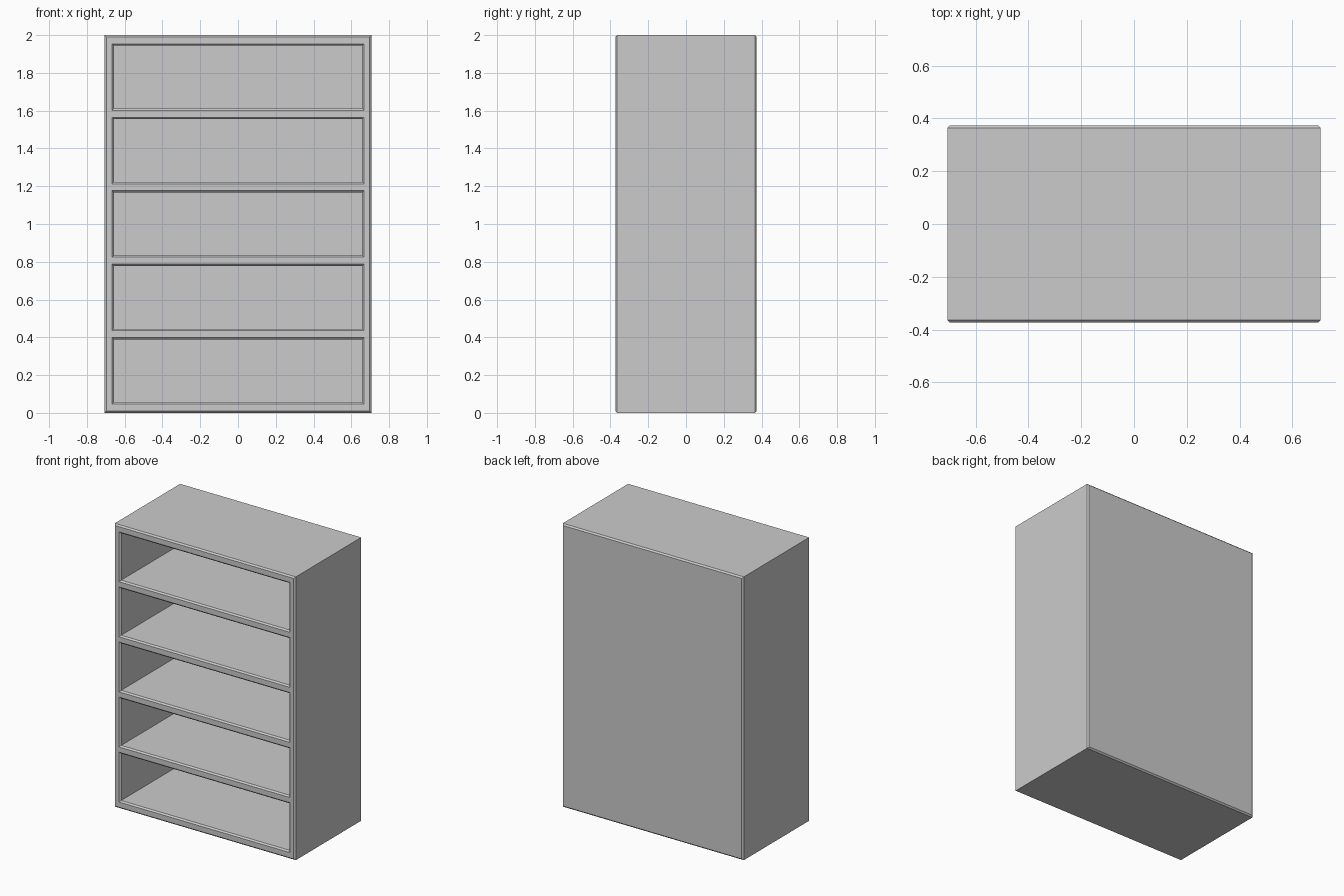
import bpy

if "Cube" in bpy.data.objects:
    bpy.data.objects.remove(bpy.data.objects["Cube"])

W, D, H = 0.707, 0.374, 2.0      # half width, half depth, height
BEV = 0.01                       # chamfer size
OPEN_W, OPEN_H, PITCH, BASE = 0.657, 0.332, 0.3888, 0.0565
BACK = 0.05                      # back panel thickness


def loft(name, rings):
    """Closed solid through rectangular rings (y, half_width, z_low, z_high)."""
    verts, faces = [], []
    for y, hw, z0, z1 in rings:
        verts += [(-hw, y, z0), (hw, y, z0), (hw, y, z1), (-hw, y, z1)]
    for r in range(len(rings) - 1):
        a = 4 * r
        for i in range(4):
            j = (i + 1) % 4
            faces.append((a + j, a + i, a + 4 + i, a + 4 + j))
    n = len(verts)
    faces += [(0, 1, 2, 3), (n - 1, n - 2, n - 3, n - 4)]
    mesh = bpy.data.meshes.new(name)
    mesh.from_pydata(verts, [], faces)
    mesh.update()
    obj = bpy.data.objects.new(name, mesh)
    bpy.context.collection.objects.link(obj)
    return obj


# Carcass: box with chamfered front and back rims
bookcase = loft("bookcase", [
    (-D, W - BEV, BEV, H - BEV),
    (-D + BEV, W, 0, H),
    (D - BEV, W, 0, H),
    (D, W - BEV, BEV, H - BEV),
])

# Five compartments, each cut with a chamfered mouth
for k in range(5):
    z0 = BASE + k * PITCH
    z1 = z0 + OPEN_H
    f = 2 * BEV                  # mouth flare continues in front of the case
    cutter = loft(f"compartment_cutter_{k + 1}", [
        (-D - BEV, OPEN_W + f, z0 - f, z1 + f),
        (-D + BEV, OPEN_W, z0, z1),
        (D - BACK, OPEN_W, z0, z1),
    ])
    cutter.hide_render = True
    cutter.hide_viewport = True
    cut = bookcase.modifiers.new(f"compartment_{k + 1}", 'BOOLEAN')
    cut.operation = 'DIFFERENCE'
    cut.solver = 'EXACT'
    cut.object = cutter
